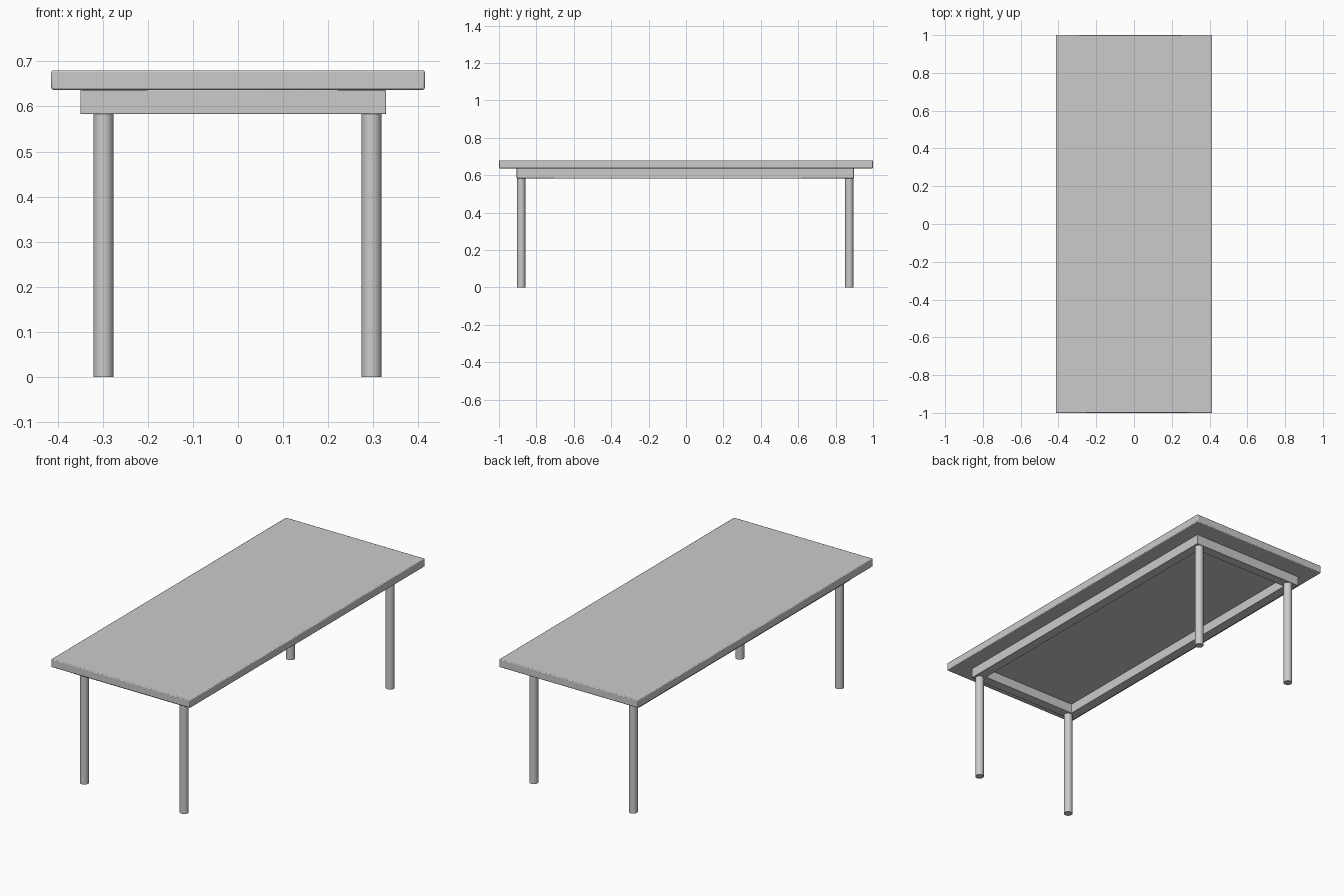
import bpy
import bmesh
from mathutils import Vector

if "Cube" in bpy.data.objects:
    bpy.data.objects.remove(bpy.data.objects["Cube"])

TOP_Z, TOP_UNDER, APRON_UNDER = 0.68, 0.637, 0.583
LEG_RADIUS = 0.022


def finish(obj, bevel=0.0):
    if bevel:
        mod = obj.modifiers.new("soft_edges", 'BEVEL')
        mod.width = bevel
        mod.segments = 2
        mod.limit_method = 'ANGLE'
    bpy.ops.object.select_all(action='DESELECT')
    obj.select_set(True)
    bpy.context.view_layer.objects.active = obj
    bpy.ops.object.shade_smooth_by_angle()


def box(name, lo, hi, bevel):
    lo, hi = Vector(lo), Vector(hi)
    bpy.ops.mesh.primitive_cube_add(size=1, location=(lo + hi) / 2)
    obj = bpy.context.object
    obj.name = name
    obj.scale = hi - lo
    bpy.ops.object.transform_apply(location=False, rotation=False, scale=True)
    finish(obj, bevel)


def frame(name, x0, x1, y0, y1, z0, z1, width, bevel):
    bm = bmesh.new()
    rings = []
    for inset, z in ((0, z0), (0, z1), (width, z1), (width, z0)):
        a, b, c, d = x0 + inset, x1 - inset, y0 + inset, y1 - inset
        rings.append([bm.verts.new((x, y, z))
                      for x, y in ((a, c), (b, c), (b, d), (a, d))])
    for r, s in zip(rings, rings[1:] + rings[:1]):
        for i in range(4):
            j = (i + 1) % 4
            bm.faces.new((r[i], r[j], s[j], s[i]))
    bmesh.ops.recalc_face_normals(bm, faces=bm.faces)
    mesh = bpy.data.meshes.new(name)
    bm.to_mesh(mesh)
    bm.free()
    obj = bpy.data.objects.new(name, mesh)
    bpy.context.collection.objects.link(obj)
    finish(obj, bevel)


# Table top slab
box("table_top", (-0.414, -1, TOP_UNDER), (0.414, 1, TOP_Z), 0.004)

# Open apron frame under the top
frame("apron", -0.349, 0.328, -0.905, 0.897, APRON_UNDER, TOP_UNDER, 0.052, 0.002)

# Four round legs
for side, x in (("left", -0.298), ("right", 0.296)):
    for end, y in (("front", -0.881), ("back", 0.873)):
        bpy.ops.mesh.primitive_cylinder_add(
            vertices=32, radius=LEG_RADIUS, depth=APRON_UNDER,
            location=(x, y, APRON_UNDER / 2))
        leg = bpy.context.object
        leg.name = f"{end}_{side}_leg"
        finish(leg)
